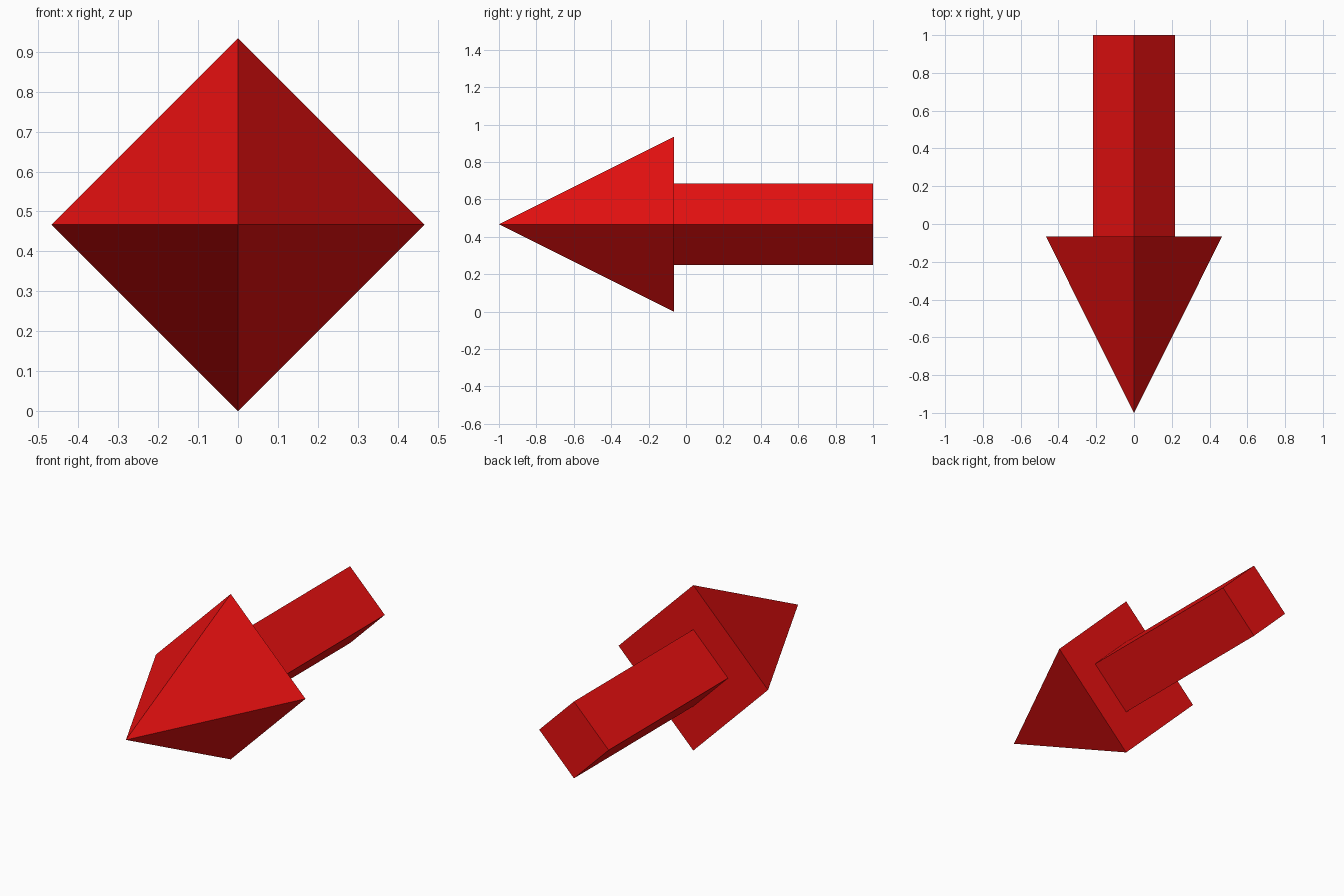
import bpy
from math import pi

default_cube = bpy.data.objects.get("Cube")
if default_cube:
    bpy.data.objects.remove(default_cube, do_unlink=True)

AXIS_Z = 0.467   # height of the arrow's axis
NECK_Y = -0.065  # where the head meets the shaft

red = bpy.data.materials.new("red")
red.use_nodes = True
colour = (0.8, 0.005, 0.005, 1)
red.diffuse_color = colour
red.node_tree.nodes["Principled BSDF"].inputs["Base Color"].default_value = colour


def square_cone(name, base_radius, tip_radius, y_back, y_front):
    """Four-sided cone or prism lying along y, corners up, down and sideways."""
    bpy.ops.mesh.primitive_cone_add(
        vertices=4, radius1=base_radius, radius2=tip_radius,
        depth=y_back - y_front,
        location=(0, (y_back + y_front) / 2, AXIS_Z), rotation=(pi / 2, 0, 0))
    part = bpy.context.object
    part.name = name
    part.data.materials.append(red)
    return part


# Pointed head facing the front, and the shaft behind it
square_cone("arrow_head", AXIS_Z, 0, NECK_Y, -1)
square_cone("arrow_shaft", 0.217, 0.217, 1, NECK_Y)
